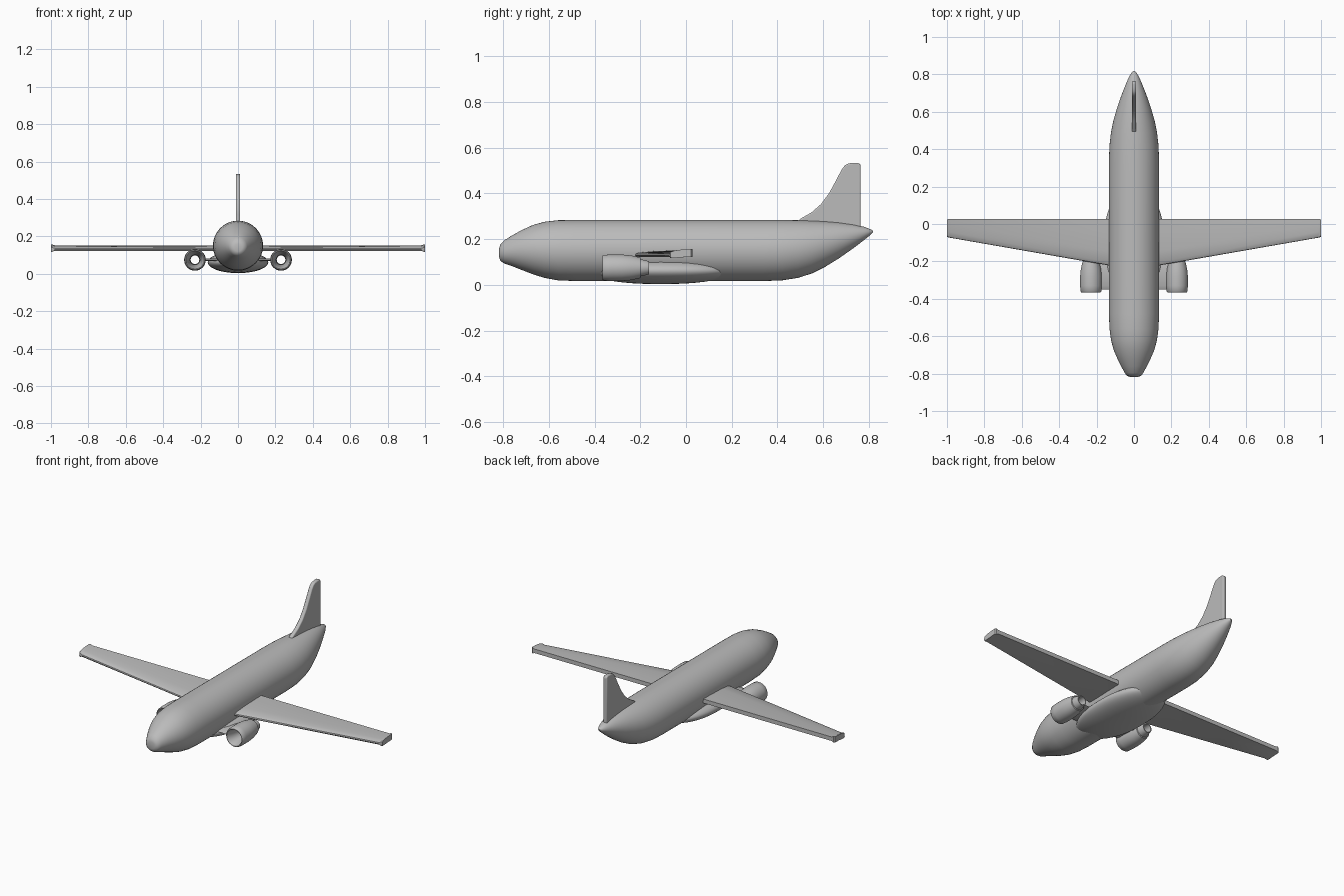
import bpy
import bmesh
from math import cos, sin, pi, radians

cube = bpy.data.objects.get("Cube")
if cube:
    bpy.data.objects.remove(cube, do_unlink=True)

grey = bpy.data.materials.new("light grey paint")
grey.use_nodes = True
colour = (0.5, 0.5, 0.5, 1)
grey.diffuse_color = colour
grey.node_tree.nodes["Principled BSDF"].inputs["Base Color"].default_value = colour


def loft(name, rings, closed=False, mirror=False, angle=40):
    """Skin a list of point rings; cap the ends, or join last ring to first."""
    bm = bmesh.new()
    loops = [[bm.verts.new(p) for p in ring] for ring in rings]
    count = len(loops[0])
    pairs = list(zip(loops, loops[1:]))
    if closed:
        pairs.append((loops[-1], loops[0]))
    for a, b in pairs:
        for i in range(count):
            j = (i + 1) % count
            bm.faces.new((a[i], a[j], b[j], b[i]))
    if not closed:
        bm.faces.new(loops[0])
        bm.faces.new(loops[-1])
    bmesh.ops.recalc_face_normals(bm, faces=bm.faces)
    mesh = bpy.data.meshes.new(name)
    bm.to_mesh(mesh)
    bm.free()
    mesh.materials.append(grey)
    obj = bpy.data.objects.new(name, mesh)
    bpy.context.collection.objects.link(obj)
    bpy.ops.object.select_all(action="DESELECT")
    obj.select_set(True)
    bpy.context.view_layer.objects.active = obj
    bpy.ops.object.shade_smooth_by_angle(angle=radians(angle))
    if mirror:
        obj.modifiers.new("mirror", "MIRROR")
    return obj


def oval(y, low, high, half, cx=0, n=48):
    mid, rise = (low + high) / 2, (high - low) / 2
    turns = [2 * pi * i / n for i in range(n)]
    return [(cx + half * cos(t), y, mid + rise * sin(t)) for t in turns]


# Fuselage: y, bottom, top, half width
hull = [
    (-.817, .12, .16, .022), (-.812, .105, .178, .038), (-.795, .094, .195, .05),
    (-.76, .082, .217, .069), (-.72, .066, .239, .089), (-.67, .047, .262, .11),
    (-.62, .031, .276, .123), (-.56, .02, .283, .131), (-.48, .017, .284, .134),
    (.34, .017, .284, .134), (.42, .02, .284, .131), (.49, .031, .283, .123),
    (.55, .05, .281, .111), (.61, .08, .278, .094), (.67, .117, .273, .074),
    (.73, .159, .265, .051), (.78, .197, .254, .03), (.808, .22, .243, .014),
    (.817, .229, .237, .004)]
loft("fuselage", [oval(*s) for s in hull])

# Belly fairing
belly = []
for i in range(25):
    t = -cos(pi * i / 24) * 0.999
    swell = (1 - abs(t) ** 2.4) ** 0.55
    belly.append(oval(-.11 + .32 * t, .062 - .058 * swell, .062 + .058 * swell, .162 * swell))
loft("belly_fairing", belly)


# Wings: thin section with a rounded nose and a blunt rear edge
def wing_ring(x, front, back, flare=0):
    outline = [(0, .129), (.01, .136), (.06, .141), (.3, .147), (.7, .151), (1, .152),
               (1, .128), (.6, .126), (.2, .123), (.03, .123)]
    return [(x, front + (back - front) * u, z + flare * (1 if z > .13 else -1))
            for u, z in outline]


loft("wing", [wing_ring(.04, -.238, .028), wing_ring(.98, -.074, .028),
              wing_ring(.992, -.072, .028, .005), wing_ring(1, -.068, .022, .005)],
     mirror=True, angle=30)

# Tail fin: side outline given thickness and soft edges
fin = [(.48, .27), (.5, .289), (.55, .318), (.59, .353), (.625, .4), (.655, .455),
       (.68, .503), (.695, .523), (.71, .531), (.73, .534), (.755, .534), (.764, .525),
       (.764, .24), (.6, .24)]
tail = loft("tail_fin", [[(x, y, z) for y, z in fin] for x in (-.012, .012)])
bevel = tail.modifiers.new("soft edges", "BEVEL")
bevel.width = .006
bevel.segments = 3


# Engines: open ducts, outer skin then back through the inside
def turned(name, profile):
    rings = [oval(y, .075 - r, .075 + r, r, .23, 32) for y, r in profile]
    loft(name, rings, closed=True, mirror=True)


turned("engine_cowling", [
    (-.365, .052), (-.36, .056), (-.33, .058), (-.28, .058), (-.24, .054), (-.2, .045),
    (-.198, .04), (-.22, .03), (-.26, .026), (-.32, .038), (-.36, .046), (-.365, .049)])
turned("exhaust_nozzle", [
    (-.24, .036), (-.2, .038), (-.162, .029), (-.162, .024), (-.2, .023), (-.24, .025)])

# Engine struts joining the cowlings to the fairing
loft("engine_strut", [[(x, y, z) for y, z in
                       ((-.35, .074), (-.33, .083), (-.22, .083), (-.19, .076),
                        (-.22, .069), (-.33, .068))] for x in (.1, .185)], mirror=True)
